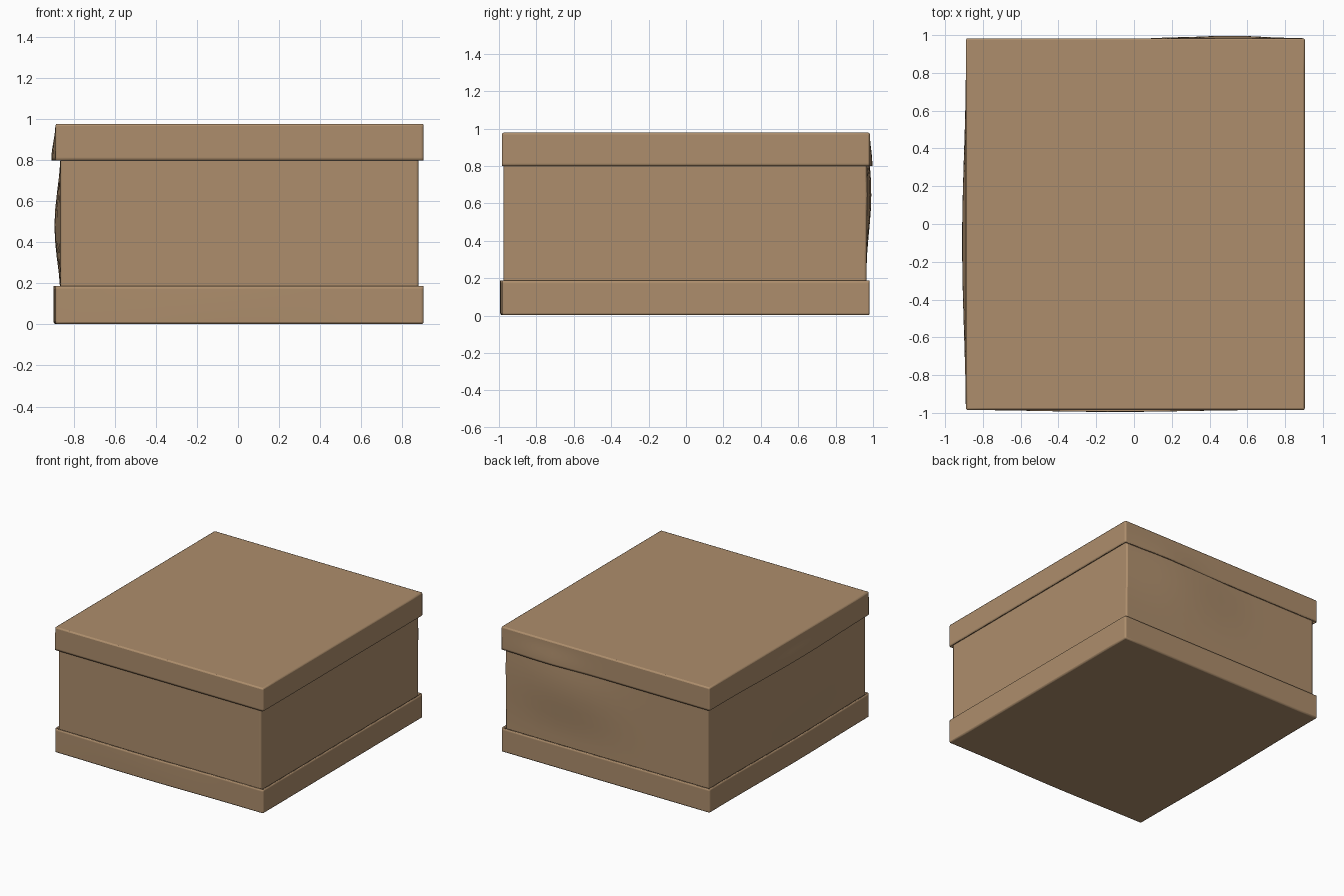
import bpy, bmesh, math

if "Cube" in bpy.data.objects:
    bpy.data.objects.remove(bpy.data.objects["Cube"])

card = bpy.data.materials.new("cardboard")
card.diffuse_color = (0.42, 0.27, 0.15, 1)
card.use_nodes = True
card.node_tree.nodes["Principled BSDF"].inputs["Base Color"].default_value = card.diffuse_color


def falloff(d, radius):
    """Smooth hump: 1 at the centre, 0 at the radius."""
    return math.cos(min(abs(d) / radius, 1) * math.pi / 2) ** 2


def carton(name, lo, hi, bulges, open_side=0):
    """Subdivided box with warped walls; open_side -1/1 removes the bottom/top."""
    bm = bmesh.new()
    bmesh.ops.create_cube(bm, size=2)
    bmesh.ops.subdivide_edges(bm, edges=bm.edges[:], cuts=11, use_grid_fill=True)
    if open_side:
        gone = [f for f in bm.faces if f.normal.z * open_side > 0.9]
        bmesh.ops.delete(bm, geom=gone, context='FACES')
    for v in bm.verts:
        unit = v.co.copy()
        v.co = [a + (b - a) * (u + 1) / 2 for a, b, u in zip(lo, hi, unit)]
        # each bulge: axis, side, (centre, radius) along the wall and in z, amount
        for axis, side, (cu, ru), (cz, rz), amount in bulges:
            if unit[axis] * side > 0.99:
                along = v.co[1 - axis]
                v.co[axis] += side * amount * falloff(along - cu, ru) * falloff(v.co.z - cz, rz)
    mesh = bpy.data.meshes.new(name)
    bm.to_mesh(mesh)
    bm.free()
    ob = bpy.data.objects.new(name, mesh)
    bpy.context.collection.objects.link(ob)
    mesh.materials.append(card)
    # softly folded corners
    bevel = ob.modifiers.new("fold", 'BEVEL')
    bevel.limit_method = 'ANGLE'
    bevel.angle_limit = math.radians(60)
    bevel.width = 0.01
    bevel.segments = 2
    # card thickness for the open trays
    if open_side:
        solid = ob.modifiers.new("card", 'SOLIDIFY')
        solid.thickness = 0.012
        solid.offset = -1
    bpy.context.view_layer.objects.active = ob
    ob.select_set(True)
    bpy.ops.object.shade_smooth_by_angle(angle=math.radians(35))
    ob.select_set(False)
    return ob


# Inner box with slightly bowed left and back walls
carton("box_body", (-0.865, -0.975, 0.012), (0.88, 0.965, 0.96), [
    (0, -1, (-0.1, 0.9), (0.48, 0.36), 0.03),
    (1, 1, (0.35, 0.7), (0.65, 0.42), 0.026),
])

# Lid whose left and back skirts flare outward at the lower edge
carton("lid", (-0.89, -0.985, 0.80), (0.905, 0.983, 0.978), [
    (0, -1, (-0.1, 0.95), (0.80, 0.18), 0.02),
    (1, 1, (0.5, 0.4), (0.80, 0.18), 0.014),
], open_side=-1)

# Base tray with gently bowed front and left walls
carton("base_tray", (-0.89, -0.985, 0.002), (0.905, 0.982, 0.187), [
    (0, -1, (-0.1, 0.9), (0.1, 0.4), 0.01),
    (1, -1, (-0.1, 0.8), (0.1, 0.4), 0.01),
], open_side=1)
